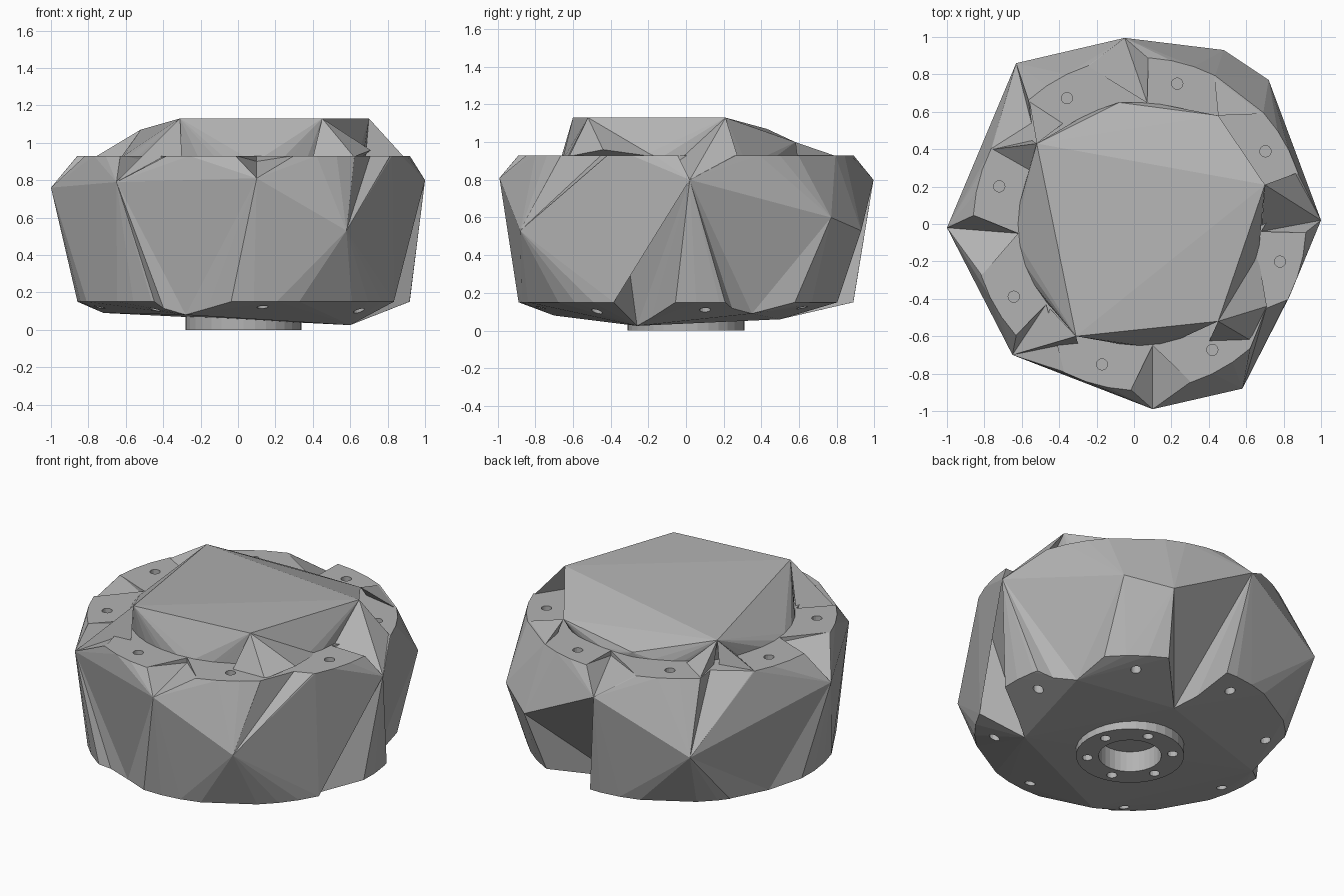
import bpy, bmesh, math
from mathutils import Matrix

if "Cube" in bpy.data.objects:
    bpy.data.objects.remove(bpy.data.objects["Cube"])

mat = bpy.data.materials.new("plain_grey")
mat.diffuse_color = (0.45, 0.45, 0.45, 1)
mat.use_nodes = True
mat.node_tree.nodes["Principled BSDF"].inputs["Base Color"].default_value = mat.diffuse_color
CX = 0.03          # axis of the bolt circles
TOP, BOT = 0.93, 0.15


def polar(deg, r, z):
    a = math.radians(deg)
    return (CX + r * math.cos(a), r * math.sin(a), z)


def add_hull(bm, pts):
    """Adds the convex hull of the points to the mesh."""
    tmp = bmesh.new()
    for p in pts:
        tmp.verts.new(p)
    bmesh.ops.convex_hull(tmp, input=tmp.verts)
    loose = [v for v in tmp.verts if not v.link_faces]
    bmesh.ops.delete(tmp, geom=loose, context='VERTS')
    bmesh.ops.recalc_face_normals(tmp, faces=tmp.faces)
    me = bpy.data.meshes.new("tmp")
    tmp.to_mesh(me)
    tmp.free()
    bm.from_mesh(me)
    bpy.data.meshes.remove(me)


def add_cyl(bm, x, y, r, z0, z1, n=16):
    bmesh.ops.create_cone(bm, cap_ends=True, segments=n, radius1=r, radius2=r,
                          depth=z1 - z0,
                          matrix=Matrix.Translation((x, y, (z0 + z1) / 2)))


def finish(bm, name):
    me = bpy.data.meshes.new(name)
    bm.to_mesh(me)
    bm.free()
    me.materials.append(mat)
    ob = bpy.data.objects.new(name, me)
    bpy.context.collection.objects.link(ob)
    return ob


def cut(ob, bm):
    cutter = finish(bm, "cutter")
    cutter.hide_render = True
    m = ob.modifiers.new("cut", 'BOOLEAN')
    m.operation = 'DIFFERENCE'
    m.solver = 'EXACT'
    m.object = cutter
    bpy.context.view_layer.objects.active = ob
    bpy.ops.object.modifier_apply(modifier=m.name)
    bpy.data.objects.remove(cutter)


UPPER = [30 + 45 * k for k in range(8)]      # pads on top
LOWER = [7.5 + 45 * k for k in range(8)]     # pads below, half a step round

# faceted housing: outer corners, low corners and the rims of the pads
corners = [(-0.05, 0.995, 0.8), (0.48, 0.93, 0.53), (0.72, 0.77, 0.6),
           (1.0, 0.02, 0.8), (0.58, -0.88, 0.53), (0.1, -0.99, 0.81),
           (-0.65, -0.7, 0.79), (-1.0, -0.02, 0.76), (-0.63, 0.86, 0.52)]
low = {75: (0.12, 0.5, 0.06), 345: (0.6, -0.26, 0.025),
       30: (0.72, 0.35, 0.09), 165: (-0.72, 0.2, 0.09),
       255: (-0.28, -0.7, 0.08)}
rim = [polar(a + d, 0.89, z) for pads, z in ((UPPER, TOP), (LOWER, BOT))
       for a in pads for d in (-12, -4, 4, 12)]
bm = bmesh.new()
add_hull(bm, corners + list(low.values()) + rim)
housing = finish(bm, "housing")

# valleys between the upper pads, running down to the outer corners
for gap, corner, inner in ((97.5, 0, (0.07, 0.65, 0.9)),
                           (7.5, 3, (0.68, -0.04, 0.9)),
                           (277.5, 5, (0.1, -0.65, 0.9)),
                           (232.5, 6, (-0.47, -0.43, 0.9)),
                           (187.5, 7, (-0.62, -0.05, 0.9)),
                           (142.5, 8, (-0.52, 0.43, 1.07)),
                           (322.5, 4, (0.71, -0.44, 0.94))):
    base = [corners[corner], inner,
            polar(gap - 10.5, 0.887, 0.932), polar(gap + 10.5, 0.887, 0.932)]
    bm = bmesh.new()
    add_hull(bm, base + [(x, y, 1.3) for x, y, z in base])
    cut(housing, bm)

# undercut valleys between the lower pads
for a, c1, c2 in ((75, corners[1], corners[0]),
                  (345, polar(335, 0.88, 0.86), corners[3]),
                  (30, corners[3], corners[2]),
                  (165, corners[8], corners[7]),
                  (255, corners[6], corners[5])):
    foot = [low[a], polar(a - 10.5, 0.89, BOT), polar(a + 10.5, 0.89, BOT)]
    bm = bmesh.new()
    add_hull(bm, [c1, c2] + foot + [(x, y, -0.2) for x, y, z in foot])
    cut(housing, bm)

# blind bolt holes in both sets of pads, recess under the middle
bm = bmesh.new()
for up, down in zip(UPPER, LOWER):
    x, y, _ = polar(up, 0.777, 0)
    add_cyl(bm, x, y, 0.03, 0.84, 1.3)
    x, y, _ = polar(down, 0.777, 0)
    add_cyl(bm, x, y, 0.03, -0.1, 0.24)
add_cyl(bm, CX, 0, 0.18, -0.1, 0.13, 32)
cut(housing, bm)

# raised crown with a tilted faceted top
top = [(-0.31, -0.6, 1.13), (0.45, -0.52, 1.13), (0.7, 0.21, 1.13),
       (0.45, 0.58, 1.0), (-0.08, 0.65, 0.96), (-0.52, 0.43, 1.07)]
bm = bmesh.new()
add_hull(bm, top + [polar(a, 0.65, z) for a in range(0, 360, 10)
                    for z in (0.88, TOP)])
finish(bm, "crown")

# gussets running from the crown corners out to the housing corners
gussets = (
    [top[2], corners[3], (0.68, -0.04, 0.9), polar(18, 0.88, TOP)],
    [top[0], corners[6], (-0.47, -0.43, 0.9), (-0.3, -0.64, 0.92)],
    [top[3], corners[1], polar(63, 0.88, TOP), polar(42, 0.88, TOP)],
    [top[1], (0.71, -0.44, 0.96), (0.4, -0.63, 0.92),
     (0.62, -0.62, 0.925), (0.66, -0.15, 0.92)],
    [top[5], polar(153, 0.88, TOP), (-0.57, 0.26, 0.9), (-0.55, 0.45, 0.9)],
    [top[5], polar(132, 0.88, TOP), (-0.35, 0.56, 0.9), (-0.52, 0.47, 0.9)])
bm = bmesh.new()
for g in gussets:
    add_hull(bm, g)
finish(bm, "crown_gussets")

# round mounting boss under the base with six screw holes
bm = bmesh.new()
add_cyl(bm, CX, 0, 0.31, 0, 0.1, 32)
boss = finish(bm, "mounting_boss")
bm = bmesh.new()
add_cyl(bm, CX, 0, 0.18, -0.1, 0.3, 32)
for k in range(6):
    x, y, _ = polar(60 * k + 15, 0.245, 0)
    add_cyl(bm, x, y, 0.03, -0.1, 0.06)
cut(boss, bm)
